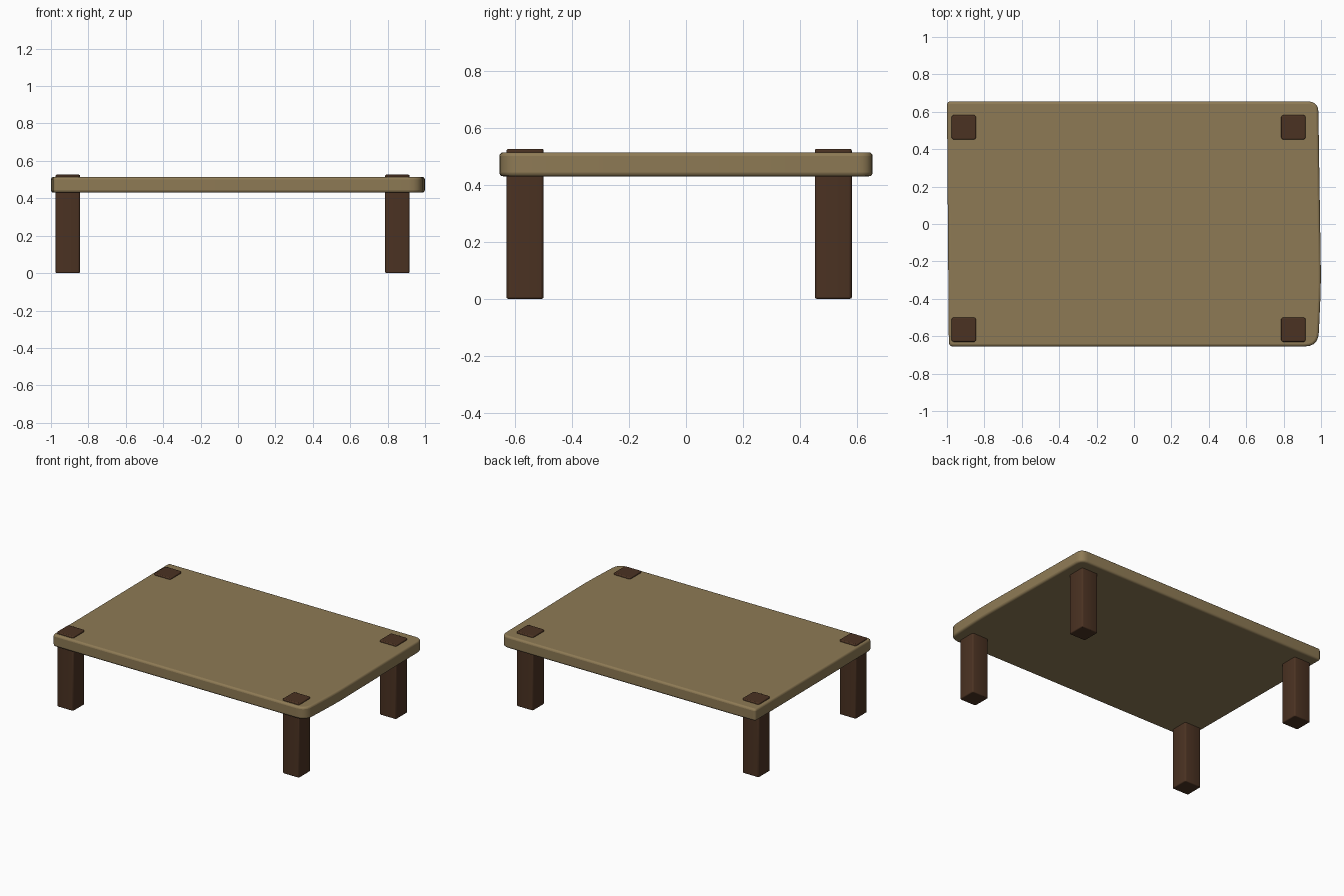
import bpy, bmesh, math
from mathutils import Vector

cube = bpy.data.objects.get("Cube")
if cube:
    bpy.data.objects.remove(cube, do_unlink=True)


def make_material(name, rgb):
    mat = bpy.data.materials.new(name)
    mat.use_nodes = True
    mat.diffuse_color = (*rgb, 1)
    mat.node_tree.nodes["Principled BSDF"].inputs["Base Color"].default_value = (*rgb, 1)
    return mat


tan_wood = make_material("tan wood", (0.27, 0.195, 0.09))
dark_wood = make_material("dark brown wood", (0.07, 0.032, 0.016))


def slab(name, outline, z0, z1, bevel, mat):
    """Extrude an outline from z0 to z1 and soften its rims."""
    bm = bmesh.new()
    base = bm.faces.new([bm.verts.new((x, y, z0)) for x, y in outline])
    top = bmesh.ops.extrude_face_region(bm, geom=[base])["geom"]
    bmesh.ops.translate(bm, vec=(0, 0, z1 - z0),
                        verts=[v for v in top if isinstance(v, bmesh.types.BMVert)])
    bmesh.ops.recalc_face_normals(bm, faces=bm.faces)
    mesh = bpy.data.meshes.new(name)
    bm.to_mesh(mesh)
    bm.free()
    mesh.materials.append(mat)
    obj = bpy.data.objects.new(name, mesh)
    bpy.context.collection.objects.link(obj)
    mod = obj.modifiers.new("soft rims", "BEVEL")
    mod.width = bevel
    mod.segments = 3
    mod.limit_method = "ANGLE"
    mod.angle_limit = math.radians(40)
    bpy.ops.object.select_all(action="DESELECT")
    obj.select_set(True)
    bpy.context.view_layer.objects.active = obj
    bpy.ops.object.shade_smooth_by_angle(angle=math.radians(35))
    return obj


def rounded_outline(corners, steps=5):
    """Round each (x, y, radius) corner with a quadratic curve."""
    points = []
    for i, (x, y, r) in enumerate(corners):
        here = Vector((x, y))
        before = Vector(corners[i - 1][:2])
        after = Vector(corners[(i + 1) % len(corners)][:2])
        a = here + (before - here).normalized() * r
        b = here + (after - here).normalized() * r
        for s in range(steps + 1):
            t = s / steps
            points.append(a * (1 - t) ** 2 + here * 2 * t * (1 - t) + b * t * t)
    return points


# Tabletop: slightly uneven board, rounder on its left end
corners = [(-0.99, -0.655, 0.025), (0.985, -0.655, 0.075), (1.0, -0.32, 0.1),
           (0.985, 0.655, 0.055), (-1.0, 0.655, 0.02)]
slab("tabletop", rounded_outline(corners), 0.43, 0.514, 0.013, tan_wood)

# Legs: square posts whose ends pass through the board
half = 0.065
for side, x in (("right", -0.91), ("left", 0.852)):
    for end, y in (("front", -0.565), ("back", 0.517)):
        square = [(x - half, y - half, 0.01), (x + half, y - half, 0.01),
                  (x + half, y + half, 0.01), (x - half, y + half, 0.01)]
        slab(f"{end}_{side}_leg", rounded_outline(square, 2), 0, 0.526, 0.006, dark_wood)
